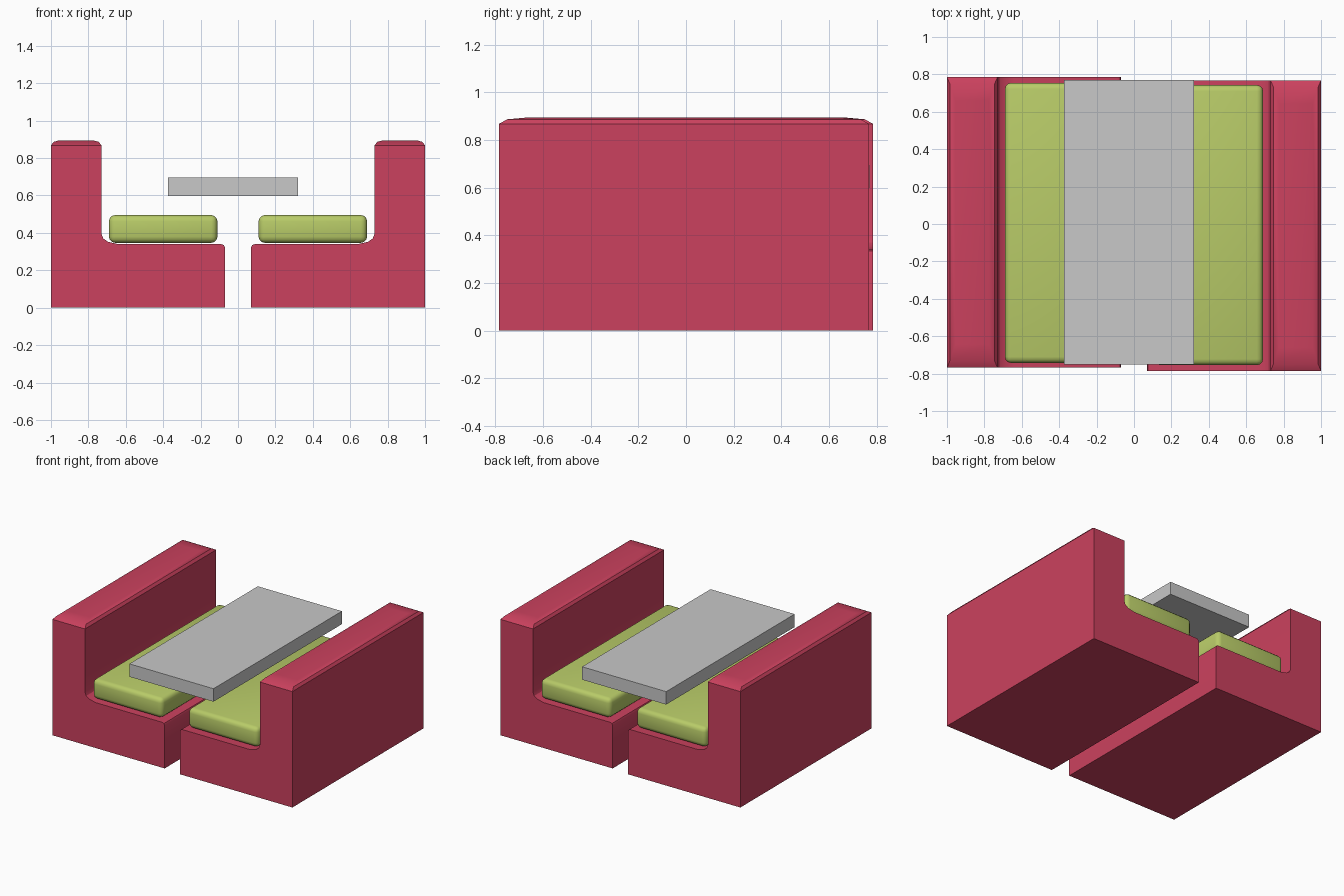
import bpy, bmesh
from math import pi
from mathutils import Matrix, Vector

cube = bpy.data.objects.get("Cube")
if cube:
    bpy.data.objects.remove(cube, do_unlink=True)


def material(name, r, g, b):
    m = bpy.data.materials.new(name)
    m.use_nodes = True
    m.diffuse_color = (r, g, b, 1)
    m.node_tree.nodes["Principled BSDF"].inputs["Base Color"].default_value = (r, g, b, 1)
    return m


red = material("red upholstery", 0.597, 0.053, 0.112)
green = material("green cushion", 0.479, 0.597, 0.138)
grey = material("grey table", 0.578, 0.578, 0.578)


def finish(bm, name, mat, turned=False, smooth=True):
    """Turn a bmesh into an object, optionally spun half a turn about z."""
    if turned:
        bmesh.ops.rotate(bm, verts=bm.verts, matrix=Matrix.Rotation(pi, 3, "Z"))
    bmesh.ops.recalc_face_normals(bm, faces=bm.faces)
    mesh = bpy.data.meshes.new(name)
    bm.to_mesh(mesh)
    bm.free()
    mesh.materials.append(mat)
    obj = bpy.data.objects.new(name, mesh)
    bpy.context.collection.objects.link(obj)
    if smooth:
        bpy.ops.object.select_all(action="DESELECT")
        obj.select_set(True)
        bpy.context.view_layer.objects.active = obj
        bpy.ops.object.shade_smooth_by_angle(angle=pi / 6)


def box(x0, x1, y0, y1, z0, z1):
    bm = bmesh.new()
    bmesh.ops.create_cube(bm, size=1)
    bmesh.ops.scale(bm, vec=(x1 - x0, y1 - y0, z1 - z0), verts=bm.verts)
    bmesh.ops.translate(bm, vec=((x0 + x1) / 2, (y0 + y1) / 2, (z0 + z1) / 2), verts=bm.verts)
    return bm


def bench():
    """L-shaped side profile extruded along y, with a softly crowned top."""
    profile = [(0.07, 0), (1, 0), (1, 0.868), (0.73, 0.868), (0.73, 0.395), (0.72, 0.37),
               (0.695, 0.352), (0.64, 0.34), (0.09, 0.34), (0.076, 0.335), (0.07, 0.322)]
    bm = bmesh.new()
    side = bm.faces.new([bm.verts.new((x, -0.785, z)) for x, z in profile])
    ext = bmesh.ops.extrude_face_region(bm, geom=[side], use_keep_orig=True)
    moved = [v for v in ext["geom"] if isinstance(v, bmesh.types.BMVert)]
    bmesh.ops.translate(bm, vec=(0, 1.553, 0), verts=moved)
    top = max(bm.faces, key=lambda f: f.calc_center_median().z)
    # Each step insets the top face and lifts it
    for dx, dy, dz in ((0.015, 0.035, 0.019), (0.03, 0.09, 0.008)):
        centre = top.calc_center_median()
        top = bmesh.ops.extrude_discrete_faces(bm, faces=[top])["faces"][0]
        for v in top.verts:
            v.co += Vector((dx if v.co.x < centre.x else -dx,
                            dy if v.co.y < centre.y else -dy, dz))
    return bm


def cushion():
    bm = box(0.11, 0.69, -0.755, 0.743, 0.347, 0.495)
    bmesh.ops.bevel(bm, geom=bm.edges[:], offset=0.033, segments=3,
                    profile=0.5, affect="EDGES")
    return bm


# Two facing benches with cushions, one the half-turn of the other
for side, turned in (("left", False), ("right", True)):
    finish(bench(), side + "_bench", red, turned)
    finish(cushion(), side + "_cushion", green, turned)

# Table top hanging between the benches
finish(box(-0.375, 0.322, -0.75, 0.77, 0.598, 0.695), "table_top", grey, smooth=False)
